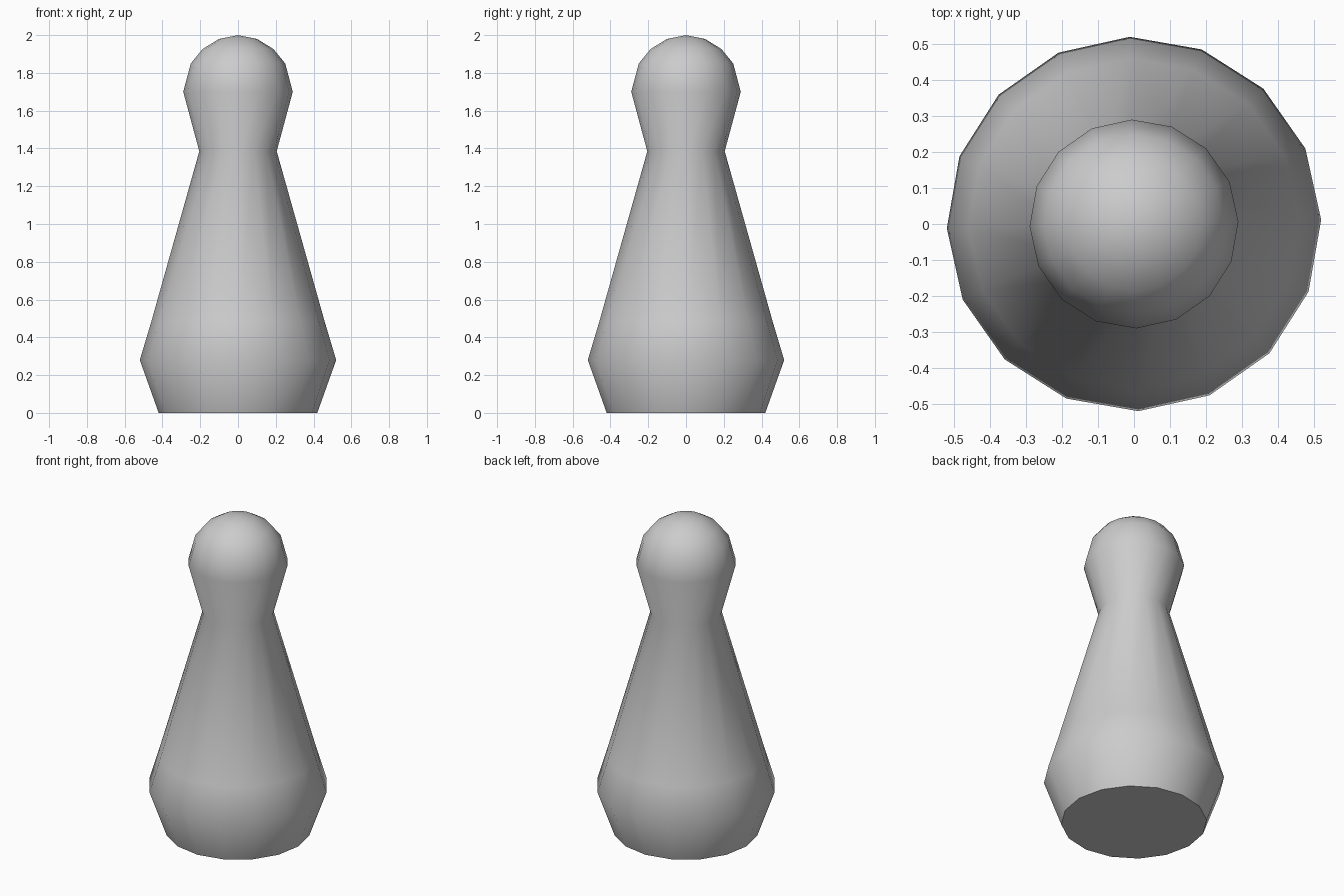
import bpy
import bmesh
import math

cube = bpy.data.objects.get("Cube")
if cube:
    bpy.data.objects.remove(cube, do_unlink=True)

SIDES = 16
TURN = math.radians(1.3)

# Plain grey material
grey = bpy.data.materials.new("light grey")
grey.use_nodes = True
colour = (0.6, 0.6, 0.6, 1)
grey.diffuse_color = colour
grey.node_tree.nodes["Principled BSDF"].inputs["Base Color"].default_value = colour

# Radius and height, from the foot to the round head
profile = [(0.42, 0), (0.52, 0.28), (0.46, 0.48), (0.205, 1.385),
           (0.29, 1.70), (0.25, 1.85), (0.187, 1.927), (0.10, 1.98)]

bm = bmesh.new()
rings = []
for radius, z in profile:
    angles = [TURN + math.tau * i / SIDES for i in range(SIDES)]
    rings.append([bm.verts.new((radius * math.cos(a), radius * math.sin(a), z))
                  for a in angles])

# Walls between neighbouring rings
for low, high in zip(rings, rings[1:]):
    for i in range(SIDES):
        j = (i + 1) % SIDES
        bm.faces.new((low[i], low[j], high[j], high[i]))

# Crown of the head and flat foot
tip = bm.verts.new((0, 0, 2))
for i in range(SIDES):
    bm.faces.new((rings[-1][i], rings[-1][(i + 1) % SIDES], tip))
bm.faces.new(rings[0][::-1])

mesh = bpy.data.meshes.new("pawn_body")
bm.to_mesh(mesh)
bm.free()
mesh.materials.append(grey)
pawn = bpy.data.objects.new("pawn_body", mesh)
bpy.context.collection.objects.link(pawn)

# Smooth sides with a crisp foot edge
bpy.ops.object.select_all(action="DESELECT")
pawn.select_set(True)
bpy.context.view_layer.objects.active = pawn
bpy.ops.object.shade_smooth_by_angle(angle=math.radians(50))
